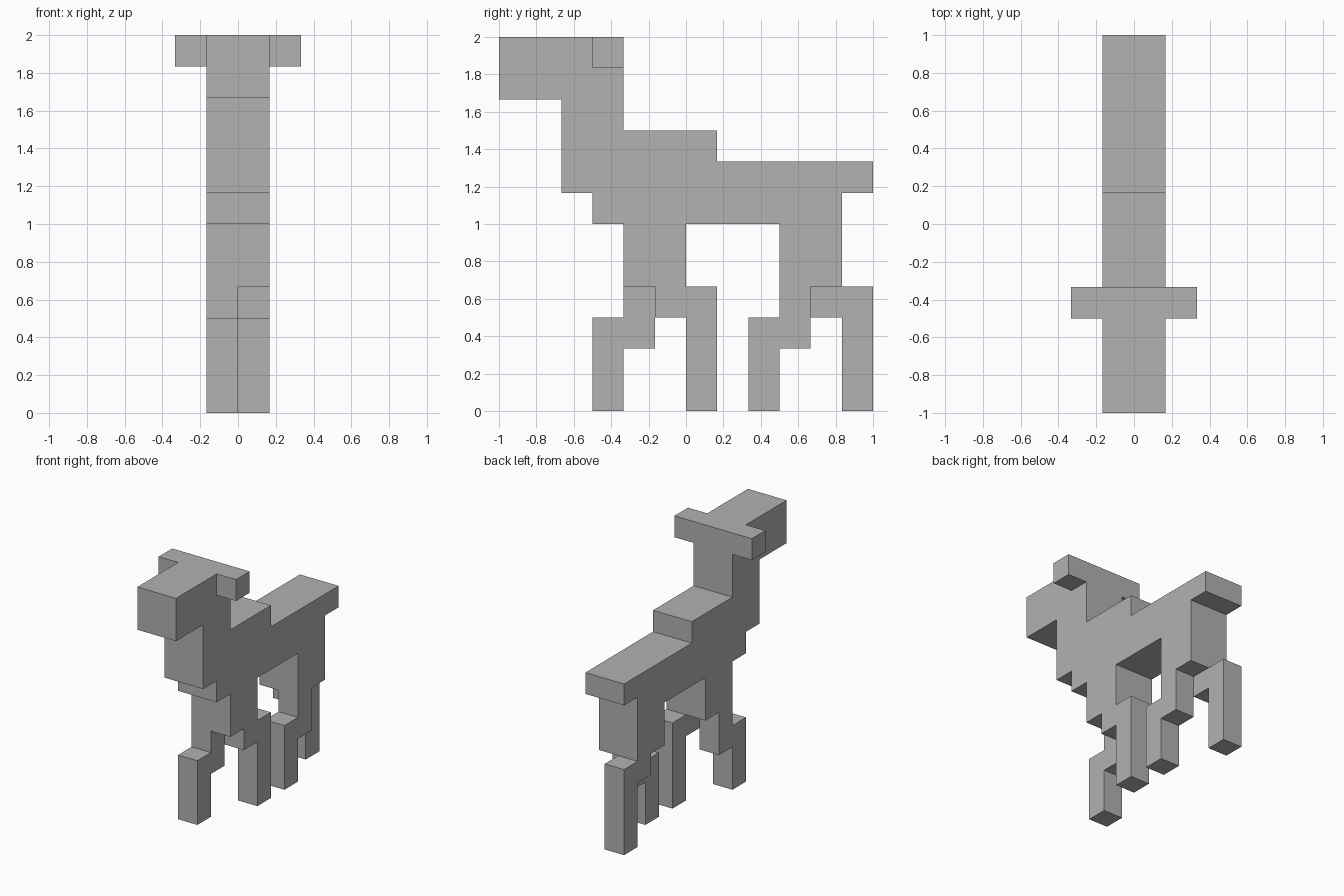
import bpy
import bmesh

UNIT = 1 / 6  # every edge lies on a grid of this size

cube = bpy.data.objects.get("Cube")
if cube:
    bpy.data.objects.remove(cube, do_unlink=True)

grey = bpy.data.materials.new("plain_grey")
grey.use_nodes = True
colour = (0.445, 0.445, 0.445, 1)
grey.diffuse_color = colour
grey.node_tree.nodes["Principled BSDF"].inputs["Base Color"].default_value = colour


def slab(name, profile, x0, x1):
    """Extrude a side profile of (y, z) grid points from x0 to x1."""
    bm = bmesh.new()
    face = bm.faces.new([bm.verts.new((x0 * UNIT, y * UNIT, z * UNIT)) for y, z in profile])
    extruded = bmesh.ops.extrude_face_region(bm, geom=[face])["geom"]
    verts = [v for v in extruded if isinstance(v, bmesh.types.BMVert)]
    bmesh.ops.translate(bm, verts=verts, vec=((x1 - x0) * UNIT, 0, 0))
    bmesh.ops.recalc_face_normals(bm, faces=bm.faces)
    mesh = bpy.data.meshes.new(name)
    bm.to_mesh(mesh)
    bm.free()
    mesh.materials.append(grey)
    obj = bpy.data.objects.new(name, mesh)
    bpy.context.collection.objects.link(obj)


# Head, neck, trunk, tail and upper legs share one stepped outline
body = [(-6, 12), (-2, 12), (-2, 9), (1, 9), (1, 8), (6, 8), (6, 7), (5, 7),
        (5, 4), (3, 4), (3, 6), (0, 6), (0, 4), (-2, 4), (-2, 6), (-3, 6),
        (-3, 7), (-4, 7), (-4, 10), (-6, 10)]
slab("body", body, -1, 1)

# Ears stick out at the back of the head
ear = [(-3, 11), (-2, 11), (-2, 12), (-3, 12)]
slab("left_ear", ear, 1, 2)
slab("right_ear", ear, -2, -1)

# Lower legs in mid stride: diagonal pairs step forward and back
forward = [(0, 4), (1, 4), (1, 2), (0, 2), (0, 0), (-1, 0), (-1, 3), (0, 3)]
backward = [(1, 4), (3, 4), (3, 0), (2, 0), (2, 3), (1, 3)]
for name, shape, hip, x0 in (
    ("front_right_leg", forward, -2, -1),
    ("front_left_leg", backward, -2, 0),
    ("rear_right_leg", backward, 3, -1),
    ("rear_left_leg", forward, 3, 0),
):
    slab(name, [(y + hip, z) for y, z in shape], x0, x0 + 1)
